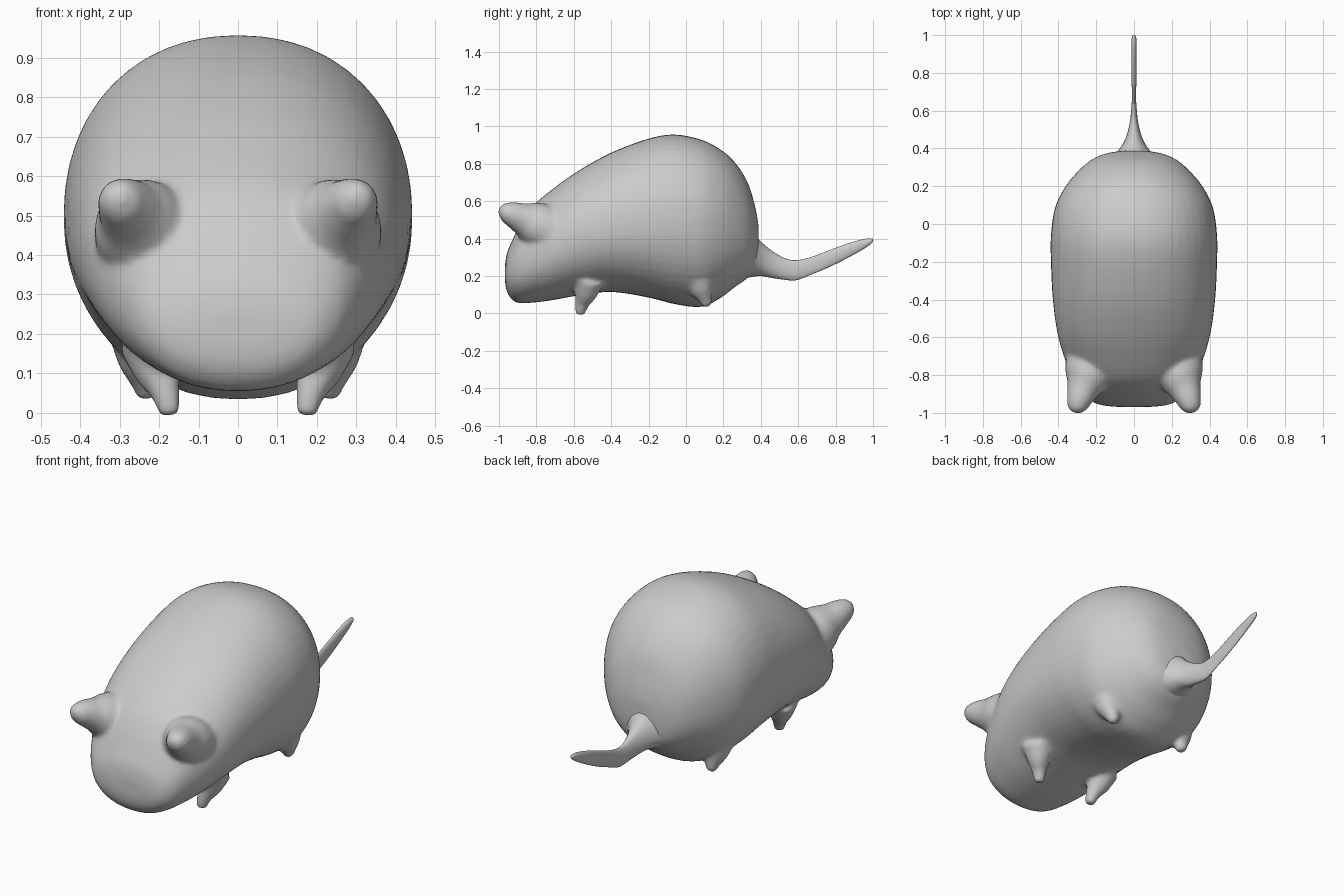
import bpy, bmesh, math
from mathutils import Vector

if "Cube" in bpy.data.objects:
    bpy.data.objects.remove(bpy.data.objects["Cube"])


def spline(rows, steps):
    """Catmull-Rom through rows of numbers."""
    out = []
    for i in range(len(rows) - 1):
        p0, p1 = rows[max(i - 1, 0)], rows[i]
        p2, p3 = rows[i + 1], rows[min(i + 2, len(rows) - 1)]
        for s in range(steps):
            t = s / steps
            out.append([0.5 * (2 * b + (c - a) * t + (2 * a - 5 * b + 4 * c - d) * t * t
                               + (3 * b - a - 3 * c + d) * t ** 3)
                        for a, b, c, d in zip(p0, p1, p2, p3)])
    return out + [list(rows[-1])]


def skin(bm, rings):
    """Bridge rings of points and cap both ends."""
    vs = [[bm.verts.new(p) for p in r] for r in rings]
    n = len(vs[0])
    for a, b in zip(vs, vs[1:]):
        for i in range(n):
            j = (i + 1) % n
            bm.faces.new((a[i], a[j], b[j], b[i]))
    bm.faces.new(vs[0])
    bm.faces.new(vs[-1][::-1])


def loft(bm, rows, n=2.15, seg=48, steps=5):
    """Rows: y, bottom z, widest z, top z, half width."""
    rings = []
    for y, zb, zm, zt, w in spline(rows, steps):
        ring = []
        for k in range(seg):
            a = 2 * math.pi * k / seg
            c, s = math.cos(a), math.sin(a)
            x = math.copysign(abs(c) ** (2 / n), c) * w
            h = math.copysign(abs(s) ** (2 / n), s)
            ring.append((x, y, zm + h * (zt - zm if h > 0 else zm - zb)))
        rings.append(ring)
    skin(bm, rings)


def tube(bm, rows, side, seg=20, steps=5):
    """Rows: x, y, z, radius; side is 1 or -1 for the mirrored copy."""
    pts = spline(rows, steps)
    rings = []
    for i, p in enumerate(pts):
        tan = Vector(pts[min(i + 1, len(pts) - 1)][:3]) - Vector(pts[max(i - 1, 0)][:3])
        tan.normalize()
        u = tan.cross(Vector((1, 0, 0))).normalized()
        v = tan.cross(u)
        ring = []
        for k in range(seg):
            a = 2 * math.pi * k / seg
            q = Vector(p[:3]) + (u * math.cos(a) + v * math.sin(a)) * p[3]
            ring.append((q.x * side, q.y, q.z))
        rings.append(ring)
    skin(bm, rings)


def finish(bm, name):
    bmesh.ops.recalc_face_normals(bm, faces=bm.faces)
    me = bpy.data.meshes.new(name)
    bm.to_mesh(me)
    bm.free()
    for p in me.polygons:
        p.use_smooth = True
    ob = bpy.data.objects.new(name, me)
    bpy.context.collection.objects.link(ob)
    return ob


# Body with ears and legs, fused into one smooth skin
bm = bmesh.new()
loft(bm, [
    (-0.968, 0.17, 0.21, 0.26, 0.10),
    (-0.955, 0.11, 0.22, 0.33, 0.19),
    (-0.92, 0.065, 0.25, 0.41, 0.25),
    (-0.88, 0.055, 0.28, 0.49, 0.285),
    (-0.82, 0.058, 0.31, 0.575, 0.32),
    (-0.72, 0.07, 0.36, 0.66, 0.365),
    (-0.58, 0.095, 0.42, 0.76, 0.405),
    (-0.40, 0.115, 0.46, 0.86, 0.43),
    (-0.20, 0.085, 0.49, 0.935, 0.44),
    (-0.06, 0.05, 0.50, 0.957, 0.44),
    (0.08, 0.035, 0.50, 0.93, 0.42),
    (0.18, 0.08, 0.49, 0.88, 0.375),
    (0.26, 0.14, 0.47, 0.81, 0.315),
    (0.33, 0.19, 0.44, 0.70, 0.24),
    (0.37, 0.24, 0.42, 0.57, 0.16),
    (0.388, 0.33, 0.40, 0.47, 0.06),
])
ear = [(0.235, -0.74, 0.45, 0.13), (0.25, -0.82, 0.485, 0.115), (0.272, -0.88, 0.51, 0.085),
       (0.29, -0.93, 0.53, 0.068), (0.303, -0.975, 0.54, 0.05), (0.308, -1.0, 0.54, 0.022)]
front_leg = [(0.22, -0.52, 0.18, 0.085), (0.205, -0.535, 0.11, 0.062),
             (0.185, -0.555, 0.055, 0.04), (0.172, -0.568, -0.006, 0.026)]
back_leg = [(0.235, 0.06, 0.22, 0.10), (0.24, 0.08, 0.14, 0.07),
            (0.235, 0.10, 0.085, 0.043), (0.23, 0.115, 0.037, 0.024)]
for side in (1, -1):
    for part in (ear, front_leg, back_leg):
        tube(bm, part, side)
body = finish(bm, "body")
m = body.modifiers.new("fuse", 'REMESH')
m.mode = 'VOXEL'
m.voxel_size = 0.013
m.use_smooth_shade = True
m = body.modifiers.new("soften", 'SMOOTH')
m.factor = 0.5
m.iterations = 6

# Flat upturned tail
bm = bmesh.new()
loft(bm, [
    (0.27, 0.18, 0.32, 0.48, 0.22),
    (0.35, 0.195, 0.30, 0.44, 0.125),
    (0.40, 0.20, 0.28, 0.385, 0.075),
    (0.46, 0.19, 0.255, 0.335, 0.042),
    (0.53, 0.18, 0.235, 0.295, 0.024),
    (0.59, 0.178, 0.23, 0.285, 0.016),
    (0.67, 0.208, 0.255, 0.302, 0.011),
    (0.77, 0.25, 0.295, 0.34, 0.013),
    (0.87, 0.30, 0.34, 0.376, 0.014),
    (0.95, 0.345, 0.372, 0.398, 0.014),
    (0.99, 0.373, 0.388, 0.402, 0.011),
    (1.0, 0.388, 0.394, 0.399, 0.005),
], n=2, seg=24)
finish(bm, "tail")
